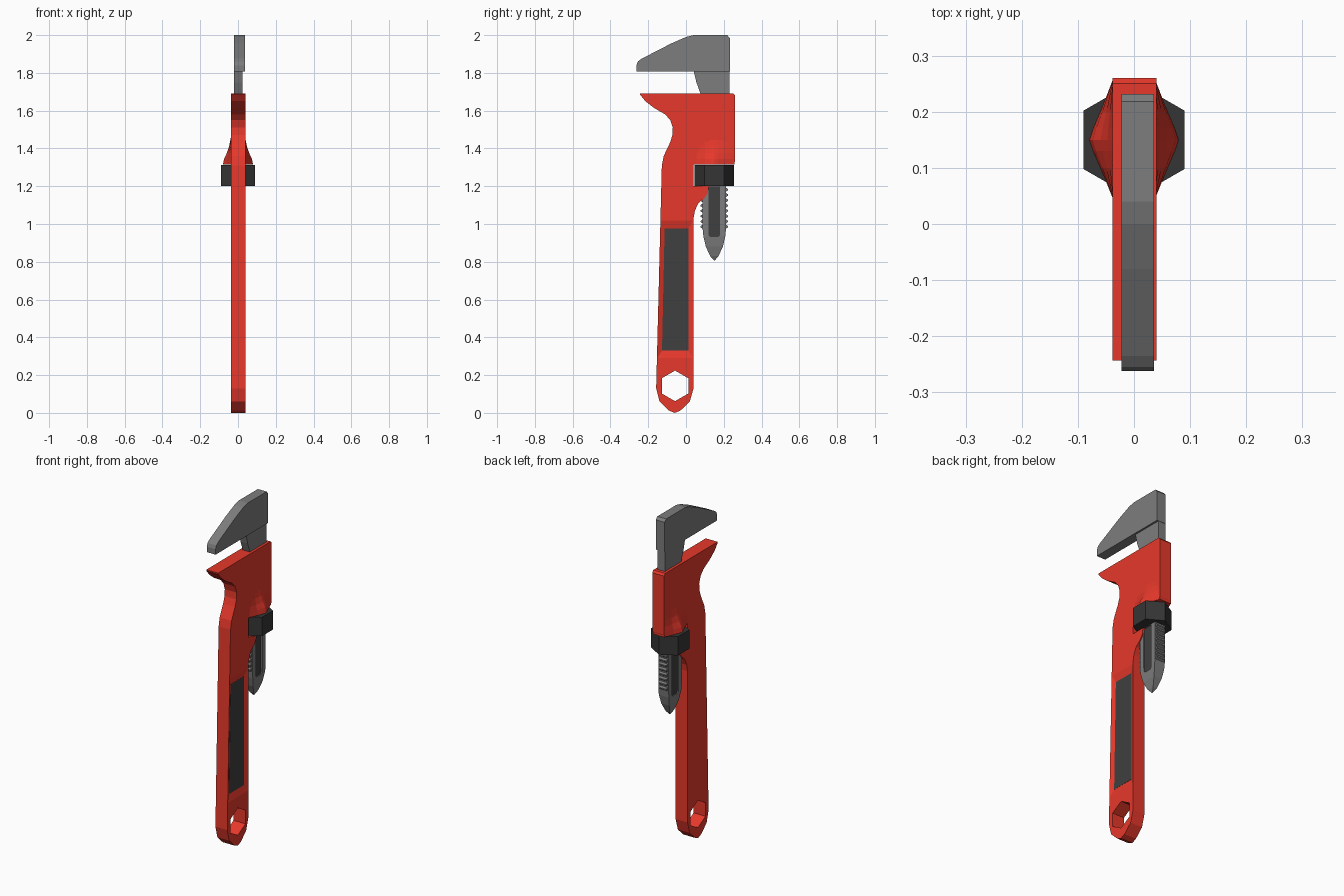
import bpy, bmesh, math

if "Cube" in bpy.data.objects:
    bpy.data.objects.remove(bpy.data.objects["Cube"])


def material(name, rgb):
    m = bpy.data.materials.new(name)
    m.diffuse_color = (*rgb, 1)
    m.use_nodes = True
    m.node_tree.nodes["Principled BSDF"].inputs["Base Color"].default_value = m.diffuse_color
    return m


RED = material("red_paint", (0.80, 0.04, 0.024))
DARK = material("dark_rubber", (0.05, 0.05, 0.05))
BLACK = material("blackened_steel", (0.036, 0.036, 0.036))
STEEL = material("steel", (0.205, 0.205, 0.205))


def loft(name, sections, mat=None):
    """Closed solid through a list of matching rings of 3D points."""
    bm = bmesh.new()
    rings = [[bm.verts.new(p) for p in s] for s in sections]
    n = len(rings[0])
    for a, b in zip(rings, rings[1:]):
        for i in range(n):
            j = (i + 1) % n
            bm.faces.new((a[i], a[j], b[j], b[i]))
    bm.faces.new(rings[0])
    bm.faces.new(rings[-1])
    bmesh.ops.recalc_face_normals(bm, faces=bm.faces)
    me = bpy.data.meshes.new(name)
    bm.to_mesh(me)
    bm.free()
    ob = bpy.data.objects.new(name, me)
    bpy.context.collection.objects.link(ob)
    if mat:
        me.materials.append(mat)
    return ob


def plate(name, profile, x0, x1, mat=None):
    """Extrude a (y, z) profile from x0 to x1."""
    return loft(name, [[(x, y, z) for y, z in profile] for x in (x0, x1)], mat)


def cut(target, cutter):
    mod = target.modifiers.new("cut", 'BOOLEAN')
    mod.operation = 'DIFFERENCE'
    mod.solver = 'EXACT'
    mod.object = cutter
    cutter.hide_render = True
    cutter.hide_viewport = True
    cutter.display_type = 'WIRE'


# handle and fixed jaw in one flat body
outline = [(-0.06, 0.0), (-0.09, 0.012), (-0.14, 0.06), (-0.158, 0.13),
           (-0.128, 1.31), (-0.118, 1.36), (-0.085, 1.43), (-0.072, 1.47),
           (-0.07, 1.51), (-0.083, 1.55), (-0.11, 1.58), (-0.17, 1.615),
           (-0.215, 1.65), (-0.243, 1.685), (-0.243, 1.692), (0.25, 1.692),
           (0.26, 1.68), (0.26, 1.33), (0.25, 1.315), (0.04, 1.315), (0.04, 1.2),
           (0.122, 1.2), (0.115, 1.165), (0.10, 1.14), (0.065, 1.11),
           (0.047, 1.07), (0.04, 1.03), (0.04, 0.13), (0.02, 0.06),
           (-0.03, 0.012)]
body = plate("handle_body", outline, -0.038, 0.040, RED)

# hexagonal hanging hole
hexagon = [(-0.058 + 0.081 * math.sin(k * math.pi / 3),
            0.143 + 0.081 * math.cos(k * math.pi / 3)) for k in range(6)]
cut(body, plate("hole_cutter", hexagon, -0.1, 0.1))

# sloped recess on one side, with the grip pad as its floor
rim = [(-0.152, 0.29), (0.038, 0.29), (0.038, 1.02), (-0.134, 1.02)]
floor = [(-0.127, 0.33), (0.012, 0.33), (0.012, 0.977), (-0.113, 0.977)]
cut(body, loft("recess_cutter", [[(0.029, y, z) for y, z in floor],
                                 [(0.0401, y, z) for y, z in rim]]))
plate("grip_pad", floor, 0.020, 0.030, DARK)

# flared collar that widens the body down to the nut
sections = []
for z, bulge in ((1.315, 0.042), (1.345, 0.036), (1.375, 0.022),
                 (1.41, 0.010), (1.46, 0.0)):
    half = [(0.045, 0), (0.10, 0.53), (0.13, 0.84), (0.15, 1),
            (0.17, 0.84), (0.20, 0.53), (0.258, 0)]
    right = [(0.0375 + bulge * f, y, z) for y, f in half]
    sections.append(right + [(-x, y, z) for x, y, z in reversed(right)])
loft("collar", sections, RED)

# hexagonal adjusting nut
nut = [[(0.104 * math.sin(k * math.pi / 3), 0.15 + 0.104 * math.cos(k * math.pi / 3), z)
        for k in range(6)] for z in (1.2, 1.312)]
loft("adjusting_nut", nut, BLACK)

# sliding jaw and its stem
jaw = [(-0.262, 1.808), (0.232, 1.808), (0.232, 1.985), (0.218, 2.0), (0.04, 2.0),
       (0.0, 1.99), (-0.08, 1.955), (-0.235, 1.875), (-0.255, 1.86), (-0.262, 1.84)]
plate("sliding_jaw", jaw, -0.022, 0.036, STEEL)
plate("jaw_stem", [(0.04, 1.812), (0.055, 1.75), (0.08, 1.68), (0.08, 1.4),
                   (0.23, 1.4), (0.23, 1.812)], -0.022, 0.025, STEEL)

# square screw shank, tapering to a bullet point
shank = []
for z, w, h in ((0.808, 0.003, 0.002), (0.83, 0.022, 0.013), (0.88, 0.045, 0.026),
                (0.935, 0.058, 0.033), (0.975, 0.062, 0.034), (1.21, 0.062, 0.034)):
    shank.append([(sx * h, 0.15 + sy * w, z)
                  for sx, sy in ((-1, -1), (1, -1), (1, 1), (-1, 1))])
screw = loft("screw_shank", shank, STEEL)

# thread teeth along both narrow edges
for side, s in (("front", -1), ("back", 1)):
    teeth = [(0.15 + s * 0.05, 1.2), (0.15 + s * 0.05, 0.975)]
    for k in range(8):
        z = 0.975 + 0.028 * k
        teeth += [(0.15 + s * w, z + d) for w, d in
                  ((0.062, 0), (0.072, 0.007), (0.072, 0.014), (0.062, 0.021))]
    plate("thread_" + side, teeth, -0.026, 0.026, STEEL)

# dark groove along both faces of the screw
groove = [(0.12, 0.94), (0.13, 0.93), (0.17, 0.93), (0.18, 0.94), (0.18, 1.199), (0.12, 1.199)]
for side, s in (("right", 1), ("left", -1)):
    cut(screw, plate("groove_cutter_" + side, groove, 0.026 * s, 0.06 * s))
    plate("groove_" + side, groove, 0.020 * s, 0.027 * s, DARK)
